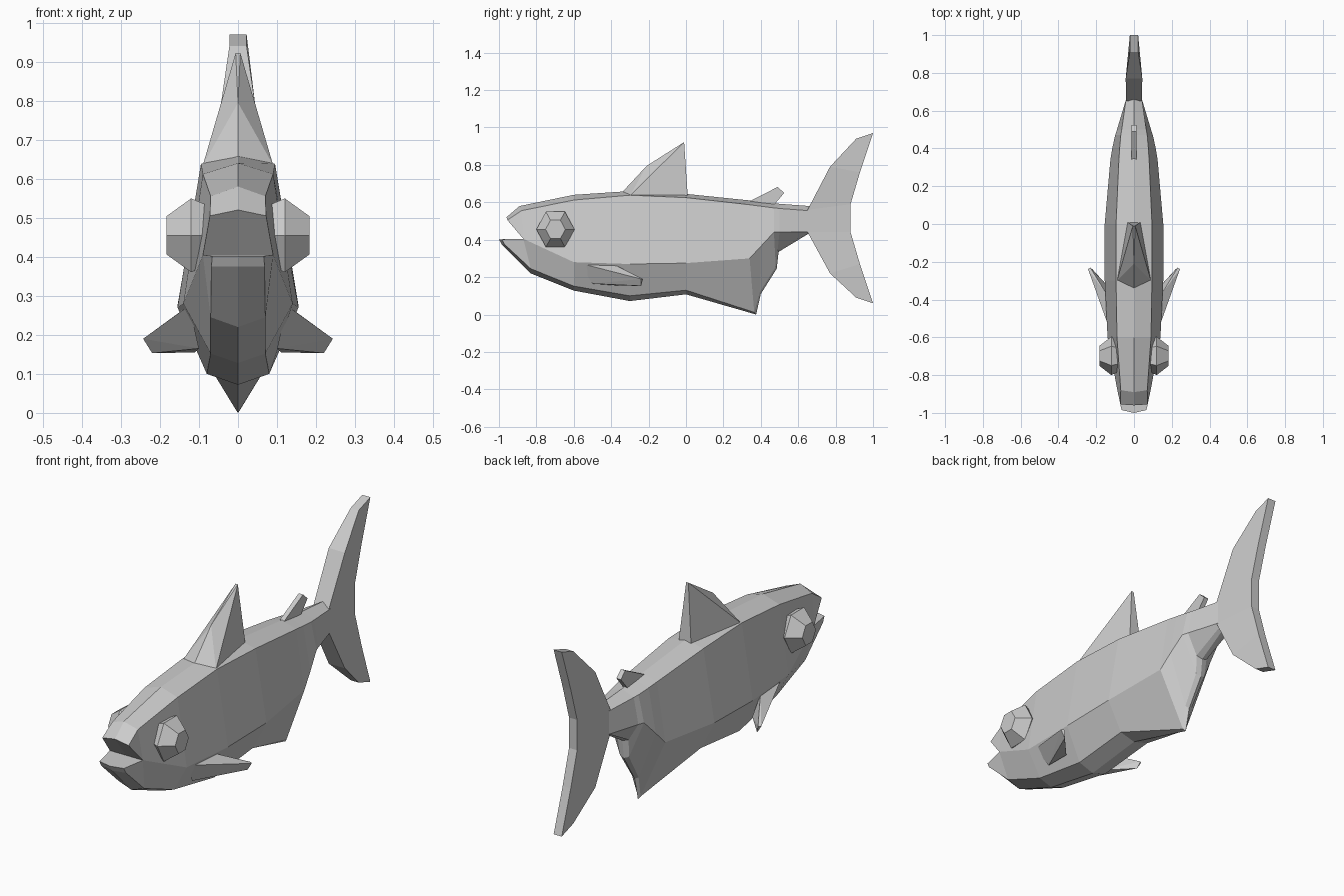
import bpy, bmesh, math

if "Cube" in bpy.data.objects:
    bpy.data.objects.remove(bpy.data.objects["Cube"])


def make(name, verts, faces=None):
    """Flat-faced mesh; without faces it becomes the convex hull of the points."""
    bm = bmesh.new()
    vs = [bm.verts.new(v) for v in verts]
    if faces:
        for f in faces:
            bm.faces.new([vs[i] for i in f])
    else:
        bmesh.ops.convex_hull(bm, input=vs)
    bmesh.ops.remove_doubles(bm, verts=bm.verts[:], dist=0.0005)
    bmesh.ops.recalc_face_normals(bm, faces=bm.faces[:])
    me = bpy.data.meshes.new(name)
    bm.to_mesh(me)
    bm.free()
    ob = bpy.data.objects.new(name, me)
    bpy.context.collection.objects.link(ob)
    return ob


def loft(rings, cap_start=True, cap_end=True):
    n = len(rings[0])
    verts = [p for r in rings for p in r]
    faces = [(k * n + i, k * n + (i + 1) % n, (k + 1) * n + (i + 1) % n, (k + 1) * n + i)
             for k in range(len(rings) - 1) for i in range(n)]
    if cap_start:
        faces.append(tuple(range(n)))
    if cap_end:
        faces.append(tuple(range(len(verts) - n, len(verts))))
    return verts, faces


def both(points):
    return [(s * x, y, z) for x, y, z in points for s in ((1, -1) if x else (1,))]


# Body sections: (y, z) top centre, (x, y, z) top edge, flank, belly edge, (y, z) belly centre
sections = [
    [(-.89, .58), (.07, -.88, .555), (.09, -.87, .405), (.07, -.83, .245), (-.83, .22)],
    [(-.60, .64), (.09, -.60, .612), (.14, -.60, .28), (.07, -.60, .152), (-.60, .128)],
    [(-.30, .66), (.095, -.30, .638), (.155, -.30, .27), (.08, -.30, .10), (-.30, .072)],
    [(0, .645), (.095, 0, .625), (.155, 0, .275), (.08, 0, .13), (0, .108)],
    [(.34, .61), (.08, .34, .587), (.125, .34, .30), (.008, .365, .012), (.375, 0)],
    [(.40, .602), (.076, .40, .579), (.115, .40, .365), (.018, .395, .12), (.40, .11)],
    [(.47, .595), (.07, .47, .57), (.10, .47, .44), (.025, .48, .255), (.485, .245)],
    [(.50, .592), (.065, .50, .567), (.09, .50, .44), (.03, .49, .345), (.495, .335)],
    [(.66, .58), (.042, .66, .555), (.042, .66, .44), (.02, .66, .44), (.66, .435)],
]
rings = []
for tc, te, s, be, bc in sections:
    half = [te, s, be]
    rings.append([(0, *tc)] + half + [(0, *bc)] + [(-x, y, z) for x, y, z in reversed(half)])
verts, faces = loft(rings, cap_start=False)

# Open mouth: upper lip and jutting lower jaw joined to the first section
a = len(verts)
verts += [(0, -.96, .52), (.072, -.955, .505), (-.072, -.955, .505),
          (0, -1, .402), (.066, -.985, .402), (-.066, -.985, .402),
          (0, -.985, .375), (.068, -.97, .375), (-.068, -.97, .375),
          (0, -.87, .405)]
for te, m, be, k in ((1, 2, 3, 1), (7, 6, 5, 2)):
    lip, jaw, chin = a + k, a + 3 + k, a + 6 + k
    faces += [(0, te, lip, a), (te, m, lip), (a, lip, m, a + 9),
              (a + 9, m, jaw, a + 3), (a + 3, jaw, chin, a + 6),
              (m, be, chin, jaw), (a + 6, chin, be, 4)]
make("body", verts, faces)

# Tail fin: leading (y, z), trailing (y, z), half thickness
tail = [(.91, .94, 1, .97, .022), (.77, .79, .93, .76, .044), (.65, .56, .88, .59, .042),
        (.65, .44, .88, .44, .042), (.77, .22, .93, .27, .044), (.91, .09, 1, .06, .022)]
make("tail_fin", *loft([[(t, y, z), (-t, y, z), (-t * .0 - .022, v, w), (.022, v, w)]
                        for y, z, v, w, t in tail]))

# Dorsal fin, broad at the front and base
make("dorsal_fin", both([(0, -.345, .65), (0, -.21, .795), (.006, -.01, .922),
                         (.09, -.30, .635), (.04, -.17, .77), (.035, .01, .62)]))

# Small rear back fin
make("rear_back_fin", both([(.012, .34, .605), (.012, .49, .682),
                            (.012, .525, .65), (.012, .47, .585)]))

for side, s in (("right", 1), ("left", -1)):
    # Pectoral fin
    fin = [(.125, -.57, .275), (.14, -.38, .265), (.10, -.50, .165), (.11, -.36, .155),
           (.243, -.24, .19), (.22, -.24, .153), (.232, -.23, .19)]
    make("pectoral_fin_" + side, [(s * x, y, z) for x, y, z in fin])
    # Bulging six-sided eye
    eye = [[(s * x, -.698 + r * math.cos(i * math.pi / 3), .455 + r * 1.07 * math.sin(i * math.pi / 3))
            for i in range(6)] for x, r in ((.06, .075), (.12, .102), (.183, .053))]
    make("eye_" + side, *loft(eye))
